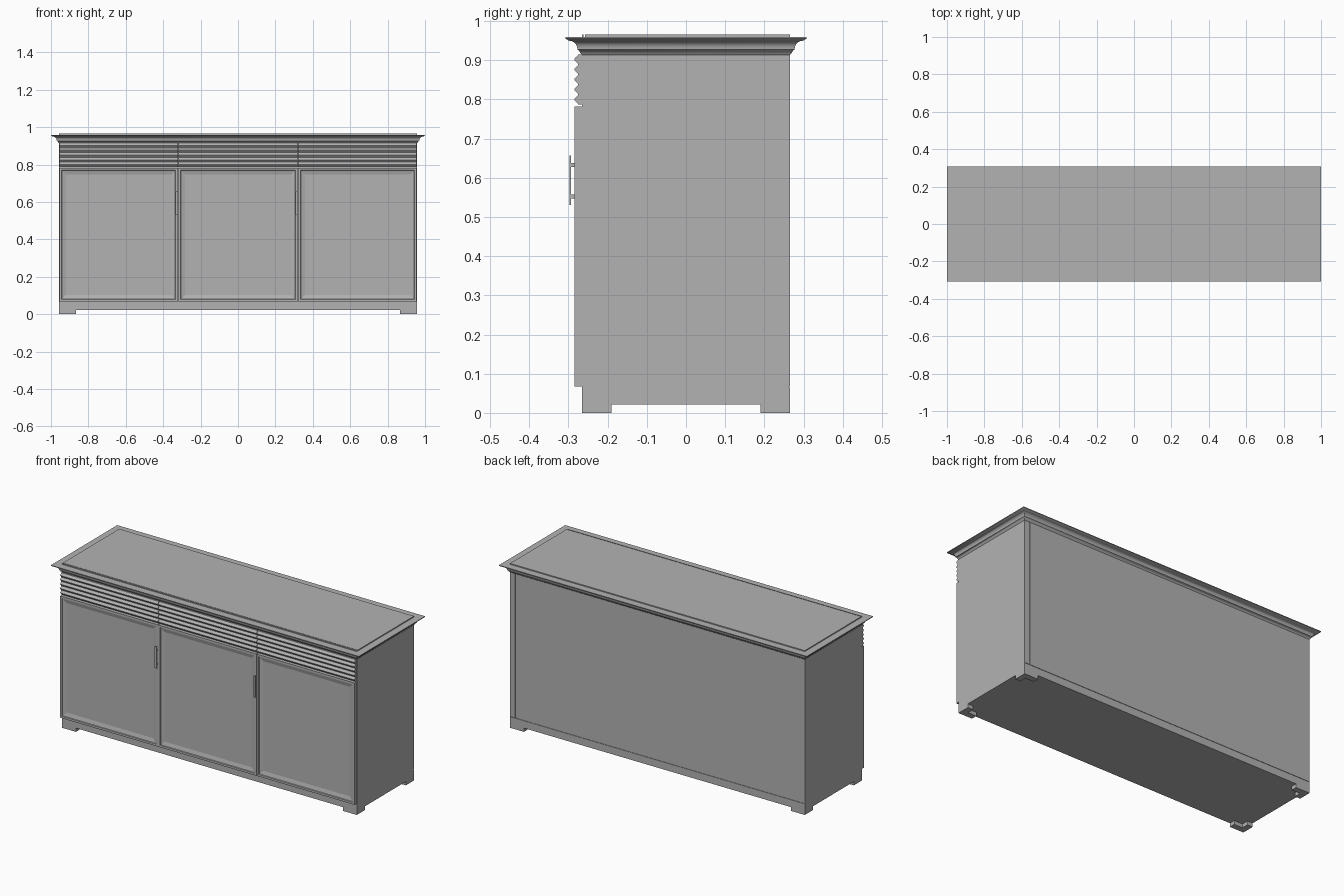
import bpy, bmesh, math

if "Cube" in bpy.data.objects:
    bpy.data.objects.remove(bpy.data.objects["Cube"])

grey = bpy.data.materials.new("plain grey")
grey.use_nodes = True
grey.diffuse_color = (0.45, 0.45, 0.45, 1)
grey.node_tree.nodes["Principled BSDF"].inputs["Base Color"].default_value = (0.45, 0.45, 0.45, 1)

HX, HY = 0.957, 0.265      # half width and depth of the carcass
SEAM = 0.32                # x of the joints between the three bays


def finish(name, bm, smooth=False):
    bmesh.ops.recalc_face_normals(bm, faces=bm.faces)
    mesh = bpy.data.meshes.new(name)
    bm.to_mesh(mesh)
    bm.free()
    obj = bpy.data.objects.new(name, mesh)
    bpy.context.collection.objects.link(obj)
    mesh.materials.append(grey)
    if smooth:
        bpy.ops.object.select_all(action="DESELECT")
        obj.select_set(True)
        bpy.context.view_layer.objects.active = obj
        bpy.ops.object.shade_smooth_by_angle(angle=math.radians(40))
    return obj


def box(name, x0, x1, y0, y1, z0, z1):
    bm = bmesh.new()
    bmesh.ops.create_cube(bm, size=1)
    for v in bm.verts:
        v.co = ((x0 + x1) / 2 + v.co.x * (x1 - x0),
                (y0 + y1) / 2 + v.co.y * (y1 - y0),
                (z0 + z1) / 2 + v.co.z * (z1 - z0))
    return finish(name, bm)


def extrude(name, outline, move, smooth=False):
    """Closed outline pushed along a vector."""
    bm = bmesh.new()
    face = bm.faces.new([bm.verts.new(p) for p in outline])
    new = bmesh.ops.extrude_face_region(bm, geom=[face])["geom"]
    bmesh.ops.translate(bm, vec=move, verts=[g for g in new if isinstance(g, bmesh.types.BMVert)])
    return finish(name, bm, smooth)


def stack(name, profile, smooth=False):
    """Rectangular rings, each an (outward offset, height) of the carcass plan."""
    bm = bmesh.new()
    rings = []
    for off, z in profile:
        x, y = HX + off, HY + off
        rings.append([bm.verts.new((sx * x, sy * y, z))
                      for sx, sy in ((-1, -1), (1, -1), (1, 1), (-1, 1))])
    for a, b in zip(rings, rings[1:]):
        for i in range(4):
            j = (i + 1) % 4
            bm.faces.new((a[i], a[j], b[j], b[i]))
    bm.faces.new(rings[0])
    bm.faces.new(rings[-1])
    return finish(name, bm, smooth)


# Carcass, plinth and back
box("carcass", -HX, HX, -HY, HY - 0.003, 0.065, 0.917)
box("plinth", -HX, HX, -HY, HY, 0.022, 0.065)
box("back_panel", -HX, 0.922, HY - 0.003, HY, 0.067, 0.917)
box("back_edge_strip", 0.925, HX, HY - 0.003, HY, 0.067, 0.917)

# L-shaped corner feet
ARM_X, ARM_Y, T = 0.09, 0.075, 0.035
for side, sx in (("right", -1), ("left", 1)):
    for end, sy in (("front", -1), ("back", 1)):
        plan = [(0, 0), (ARM_X, 0), (ARM_X, T), (T, T), (T, ARM_Y), (0, ARM_Y)]
        extrude(f"{end}_{side}_foot",
                [(sx * (HX - x), sy * (HY - y), 0) for x, y in plan], (0, 0, 0.022))

# Moulded cornice
cove = [(0.012 + 0.018 * (1 - math.cos(t)), 0.927 + 0.022 * math.sin(t))
        for t in (math.radians(a) for a in range(0, 91, 15))]
stack("cornice", [(0, 0.913), (0.004, 0.917), (0.008, 0.925)] + cove
      + [(0.036, 0.951), (0.041, 0.954), (0.043, 0.955), (0.043, 0.959)], True)

# Raised top with a fine front joint
box("top_panel", -HX, HX, -HY + 0.007, HY, 0.957, 0.965)
box("top_front_strip", -HX, HX, -HY, -HY + 0.004, 0.957, 0.965)

bays = {"right": (-HX, -SEAM), "middle": (-SEAM, SEAM), "left": (SEAM, HX)}
GAP = 0.0015


def door(name, x0, x1, z0, z1):
    """Slab whose front has a narrow rim sloping down to a sunk panel."""
    bm = bmesh.new()
    rings = []
    for inset, y in ((0, -HY), (0, -0.285), (0.012, -0.285), (0.014, -0.281), (0.036, -0.275)):
        a, b, c, d = x0 + inset, x1 - inset, z0 + inset, z1 - inset
        rings.append([bm.verts.new(p) for p in ((a, y, c), (b, y, c), (b, y, d), (a, y, d))])
    for p, q in zip(rings, rings[1:]):
        for i in range(4):
            j = (i + 1) % 4
            bm.faces.new((p[i], p[j], q[j], q[i]))
    bm.faces.new(rings[0])
    bm.faces.new(rings[-1])
    finish(name, bm)


# Doors and rippled drawer fronts
Z0, Z1, WAVES, STEPS = 0.787, 0.915, 5, 8
count = WAVES * STEPS
ripple = [(-0.280 + 0.005 * math.cos(2 * math.pi * i / STEPS), Z0 + (Z1 - Z0) * i / count)
          for i in range(count + 1)]
for side, (x0, x1) in bays.items():
    a, b = x0 + GAP, x1 - GAP
    door(f"{side}_door", a, b, 0.067, 0.782)
    outline = [(a, -HY, Z0)] + [(a, y, z) for y, z in ripple] + [(a, -HY, Z1)]
    extrude(f"{side}_drawer_front", outline, (b - a, 0, 0), True)

# Bar handles on two posts
for side, x in (("right", -SEAM - 0.007), ("middle", SEAM - 0.007)):
    box(f"{side}_handle_bar", x - 0.006, x + 0.006, -0.297, -0.293, 0.53, 0.657)
    for label, z in (("lower", 0.552), ("upper", 0.633)):
        box(f"{side}_handle_{label}_post", x - 0.004, x + 0.004, -0.294, -0.284, z - 0.005, z + 0.005)
